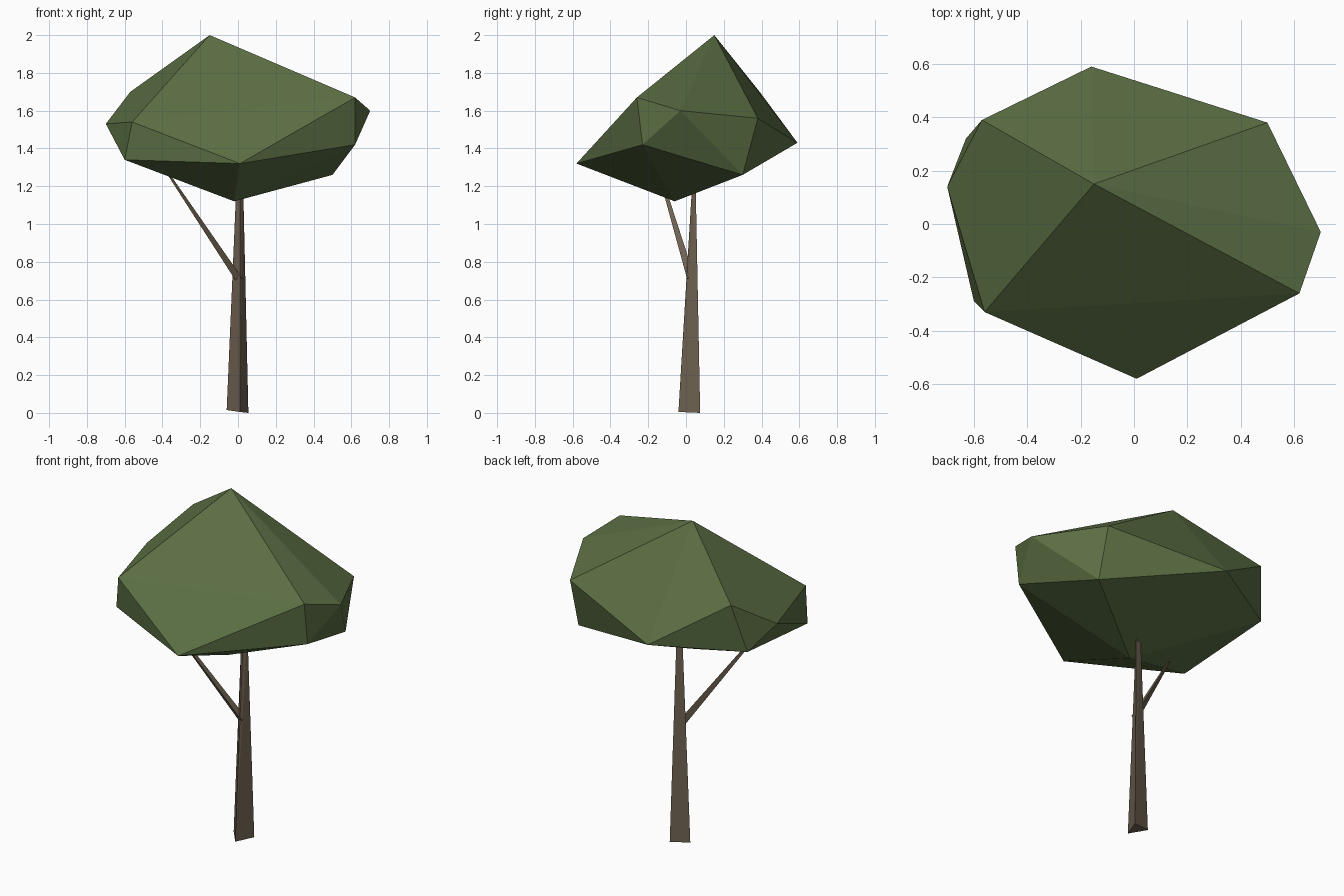
import bpy, bmesh
from mathutils import Vector

if "Cube" in bpy.data.objects:
    bpy.data.objects.remove(bpy.data.objects["Cube"])


def material(name, color):
    m = bpy.data.materials.new(name)
    m.diffuse_color = (*color, 1)
    m.use_nodes = True
    m.node_tree.nodes["Principled BSDF"].inputs["Base Color"].default_value = m.diffuse_color
    return m


green = material("leaf green", (0.107, 0.162, 0.058))
brown = material("bark brown", (0.156, 0.122, 0.082))


def hull(name, points, mat):
    """Flat-faced solid wrapped around a handful of corner points."""
    bm = bmesh.new()
    for p in points:
        bm.verts.new(p)
    bmesh.ops.convex_hull(bm, input=bm.verts[:])
    bmesh.ops.recalc_face_normals(bm, faces=bm.faces[:])
    mesh = bpy.data.meshes.new(name)
    bm.to_mesh(mesh)
    bm.free()
    mesh.materials.append(mat)
    obj = bpy.data.objects.new(name, mesh)
    bpy.context.collection.objects.link(obj)


def tapered_stick(start, end, r0, r1):
    """Corner points of a three-sided tapering limb."""
    start, end = Vector(start), Vector(end)
    axis = (end - start).normalized()
    side = axis.cross(Vector((0, 1, 0))).normalized()
    up = axis.cross(side)
    ring = (side, -0.5 * side + 0.866 * up, -0.5 * side - 0.866 * up)
    return [c + d * r for c, r in ((start, r0), (end, r1)) for d in ring]


# Faceted leaf crown: peak, upper rim, lower rim, underside point
hull("leaf_crown", [
    (-0.15, 0.15, 2.00),
    (0.62, -0.26, 1.67), (0.70, -0.03, 1.60), (0.50, 0.38, 1.56),
    (-0.57, 0.39, 1.70), (-0.70, 0.14, 1.53), (-0.56, -0.33, 1.54),
    (0.01, -0.58, 1.32), (0.62, -0.23, 1.42), (0.50, 0.30, 1.26),
    (-0.16, 0.59, 1.43), (-0.63, 0.32, 1.41), (-0.60, -0.29, 1.34),
    (-0.02, -0.06, 1.12),
], green)

# Three-sided trunk, tapering into the crown
hull("trunk", [
    (0.01, -0.04, 0.005), (0.055, 0.075, 0.0), (-0.06, 0.045, 0.015),
    (0.012, 0.033, 1.22), (0.027, 0.051, 1.22), (-0.008, 0.045, 1.22),
], brown)

# Thin side branch reaching up to the left
hull("branch", tapered_stick((0.01, 0.025, 0.71), (-0.39, -0.15, 1.30),
                             0.024, 0.007), brown)
